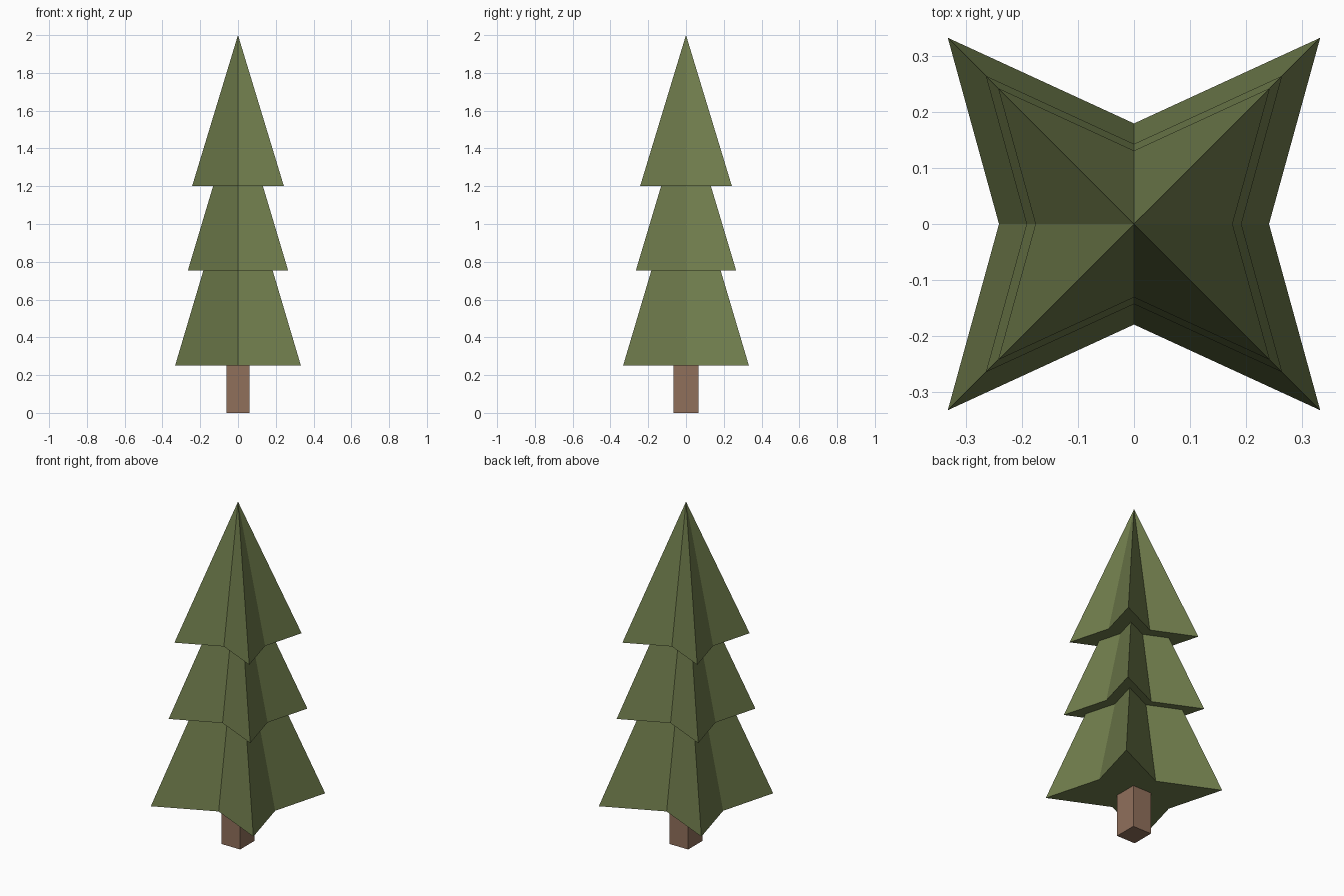
import bpy, bmesh

if "Cube" in bpy.data.objects:
    bpy.data.objects.remove(bpy.data.objects["Cube"])


def material(name, rgb):
    m = bpy.data.materials.new(name)
    m.diffuse_color = (*rgb, 1)
    m.use_nodes = True
    m.node_tree.nodes["Principled BSDF"].inputs["Base Color"].default_value = m.diffuse_color
    return m


def make_object(name, bm, mat):
    bmesh.ops.recalc_face_normals(bm, faces=bm.faces[:])
    mesh = bpy.data.meshes.new(name)
    bm.to_mesh(mesh)
    bm.free()
    mesh.materials.append(mat)
    obj = bpy.data.objects.new(name, mesh)
    bpy.context.collection.objects.link(obj)


def star_ring(bm, r, z):
    """Four-pointed star: corners at r, shallower notches between them."""
    nx, ny = 0.725 * r, 0.54 * r
    pts = [(r, -r), (nx, 0), (r, r), (0, ny), (-r, r), (-nx, 0), (-r, -r), (0, -ny)]
    return [bm.verts.new((x, y, z)) for x, y in pts]


needles = material("needle green", (0.162, 0.205, 0.073))
bark = material("bark brown", (0.280, 0.160, 0.105))

# Foliage: stepped star-shaped tiers running up to one tip (radius, height)
profile = [(0.333, 0.25), (0.183, 0.755), (0.265, 0.755),
           (0.132, 1.2), (0.243, 1.2)]
bm = bmesh.new()
rings = [star_ring(bm, r, z) for r, z in profile]
tip = bm.verts.new((0, 0, 2))
bm.faces.new(rings[0])
for lower, upper in zip(rings, rings[1:]):
    for i in range(8):
        j = (i + 1) % 8
        bm.faces.new((lower[i], lower[j], upper[j], upper[i]))
for i in range(8):
    bm.faces.new((rings[-1][i], rings[-1][(i + 1) % 8], tip))
make_object("foliage", bm, needles)

# Trunk: plain square post
bm = bmesh.new()
bmesh.ops.create_cube(bm, size=1)
bmesh.ops.scale(bm, vec=(0.122, 0.134, 0.25), verts=bm.verts)
bmesh.ops.translate(bm, vec=(0, 0, 0.125), verts=bm.verts)
make_object("trunk", bm, bark)
